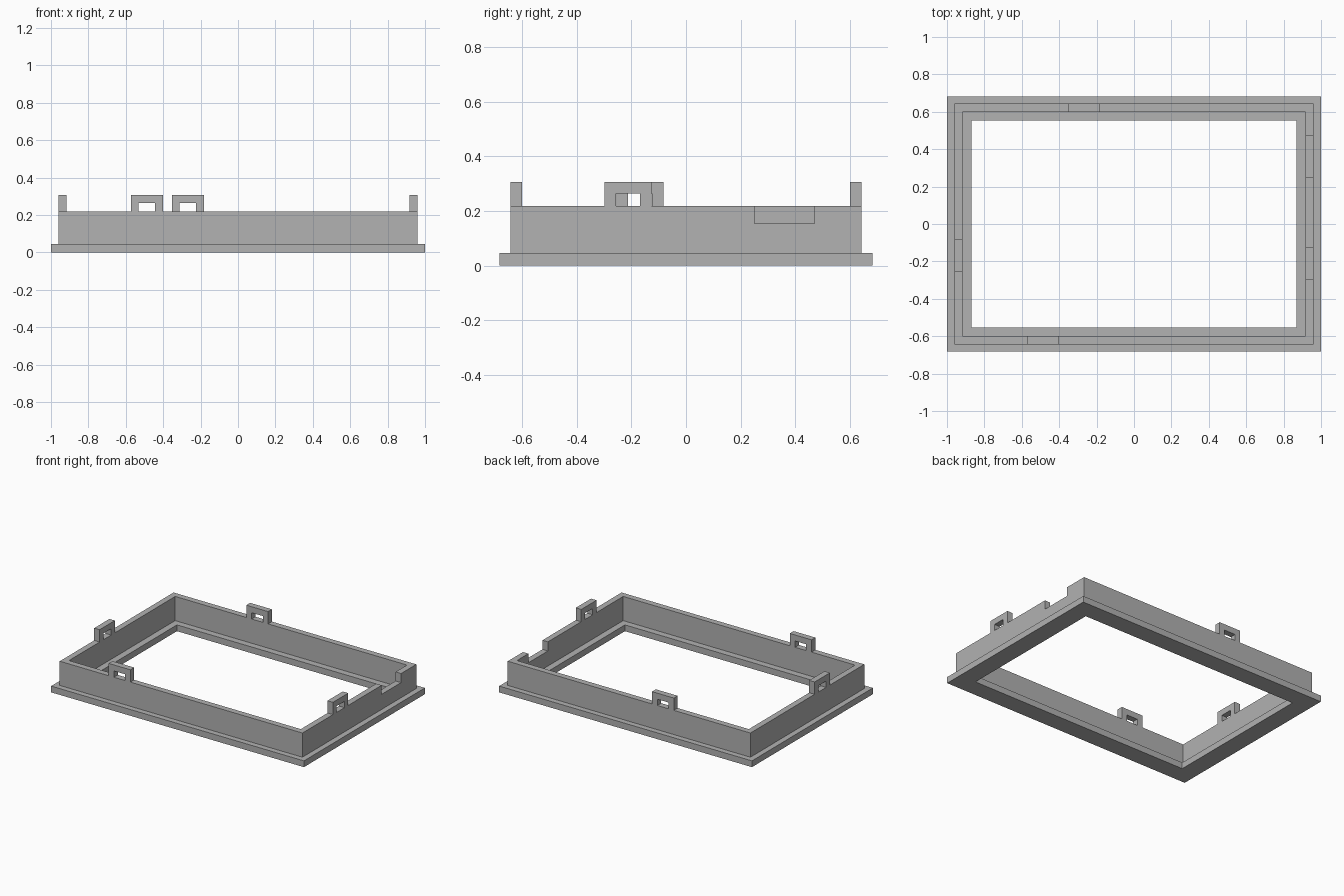
import bpy, bmesh
from mathutils import Matrix, Vector
from math import pi

cube = bpy.data.objects.get("Cube")
if cube:
    bpy.data.objects.remove(cube, do_unlink=True)

HALF_X, HALF_Y = 1.0, 0.683
LIP, WALL, LEDGE = 0.04, 0.083, 0.13      # insets from the outer edge
BASE_Z, TOP_Z, TAB_Z = 0.045, 0.218, 0.306

grey = bpy.data.materials.new("plain_grey")
grey.use_nodes = True
colour = (0.445, 0.445, 0.445, 1)
grey.diffuse_color = colour
grey.node_tree.nodes["Principled BSDF"].inputs["Base Color"].default_value = colour


def finish(name, bm):
    bmesh.ops.recalc_face_normals(bm, faces=bm.faces)
    mesh = bpy.data.meshes.new(name)
    bm.to_mesh(mesh)
    bm.free()
    mesh.materials.append(grey)
    obj = bpy.data.objects.new(name, mesh)
    bpy.context.collection.objects.link(obj)
    return obj


# Frame: a stepped section carried around the four corners
section = [(0, 0), (0, BASE_Z), (LIP, BASE_Z), (LIP, TOP_Z),
           (WALL, TOP_Z), (WALL, BASE_Z), (LEDGE, BASE_Z), (LEDGE, 0)]
bm = bmesh.new()
rings = [[bm.verts.new((sx * (HALF_X - i), sy * (HALF_Y - i), z)) for i, z in section]
         for sx, sy in ((-1, -1), (1, -1), (1, 1), (-1, 1))]
n = len(section)
for k in range(4):
    a, b = rings[k], rings[(k + 1) % 4]
    for j in range(n):
        m = (j + 1) % n
        bm.faces.new((a[j], a[m], b[m], b[j]))
frame = finish("frame", bm)

# Notch in the left wall
bm = bmesh.new()
bmesh.ops.create_cube(bm, size=1, matrix=Matrix.Translation((0.94, 0.361, 0.253))
                      @ Matrix.Diagonal((0.1, 0.22, 0.2, 1)))
cutter = finish("notch_cutter", bm)
cutter.hide_render = True
cut = frame.modifiers.new("notch", "BOOLEAN")
cut.operation = "DIFFERENCE"
cut.solver = "EXACT"
cut.object = cutter
bpy.context.view_layer.objects.active = frame
bpy.ops.object.modifier_apply(modifier=cut.name)
bpy.data.objects.remove(cutter, do_unlink=True)


# Tabs: an arch-shaped profile extruded to the wall thickness
def tab(name, x, y, angle):
    w, hole, top = 0.086, 0.044, 0.263
    profile = [(-w, TOP_Z), (-w, TAB_Z), (w, TAB_Z), (w, TOP_Z),
               (hole, TOP_Z), (hole, top), (-hole, top), (-hole, TOP_Z)]
    t = WALL - LIP
    bm = bmesh.new()
    face = bm.faces.new([bm.verts.new((px, -t / 2, pz)) for px, pz in profile])
    ext = bmesh.ops.extrude_face_region(bm, geom=[face], use_keep_orig=True)
    moved = [v for v in ext["geom"] if isinstance(v, bmesh.types.BMVert)]
    bmesh.ops.translate(bm, verts=moved, vec=Vector((0, t, 0)))
    bm.transform(Matrix.Translation((x, y, 0)) @ Matrix.Rotation(angle, 4, "Z"))
    return finish(name, bm)


mid = (LIP + WALL) / 2
tab("front_tab", -0.487, -HALF_Y + mid, 0)
tab("back_tab", -0.268, HALF_Y - mid, 0)
tab("left_tab", HALF_X - mid, -0.212, pi / 2)
tab("right_tab", -HALF_X + mid, -0.168, pi / 2)
